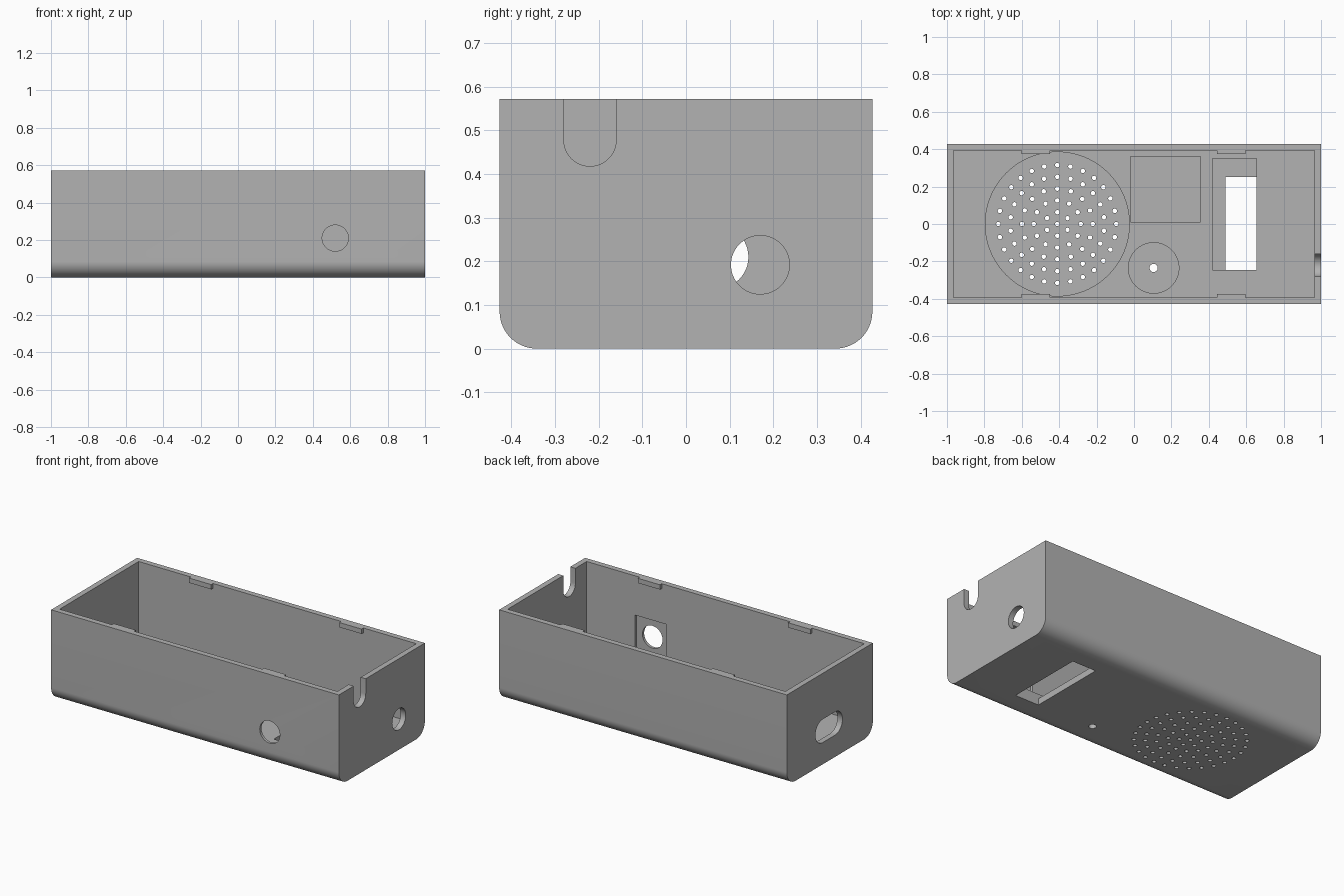
import bpy, bmesh, math
from mathutils import Vector, Matrix

L, W, H = 1.0, 0.427, 0.572      # half length, half width, height
WALL, FLOOR, POCKET = 0.035, 0.07, 0.04
FILLET = 0.085

cube = bpy.data.objects.get("Cube")
if cube:
    bpy.data.objects.remove(cube, do_unlink=True)

grey = bpy.data.materials.new("light grey plastic")
grey.use_nodes = True
colour = (0.45, 0.45, 0.45, 1)
grey.diffuse_color = colour
grey.node_tree.nodes["Principled BSDF"].inputs["Base Color"].default_value = colour


def make(name, bm):
    bmesh.ops.recalc_face_normals(bm, faces=bm.faces)
    mesh = bpy.data.meshes.new(name)
    bm.to_mesh(mesh)
    bm.free()
    mesh.materials.append(grey)
    obj = bpy.data.objects.new(name, mesh)
    bpy.context.collection.objects.link(obj)
    return obj


def prism(bm, points, depth):
    """Extrude a closed 3D outline along a vector."""
    face = bm.faces.new([bm.verts.new(p) for p in points])
    out = bmesh.ops.extrude_face_region(bm, geom=[face])
    bmesh.ops.translate(bm, vec=depth,
                        verts=[v for v in out["geom"] if isinstance(v, bmesh.types.BMVert)])


def box(name, lo, hi):
    bm = bmesh.new()
    (x0, y0, z0), (x1, y1, z1) = lo, hi
    prism(bm, [(x0, y0, z0), (x1, y0, z0), (x1, y1, z0), (x0, y1, z0)], (0, 0, z1 - z0))
    return make(name, bm)


def arc(cx, cy, r, start, end, steps):
    angles = [math.radians(start + (end - start) * i / steps) for i in range(steps + 1)]
    return [(cx + r * math.cos(a), cy + r * math.sin(a)) for a in angles]


def circle(cx, cy, r, steps=64):
    return arc(cx, cy, r, 0, 360, steps)[:-1]


def along_x(name, outline, x0, x1):
    bm = bmesh.new()
    prism(bm, [(x0, y, z) for y, z in outline], (x1 - x0, 0, 0))
    return make(name, bm)


def along_z(name, outlines, z0, z1):
    bm = bmesh.new()
    for outline in outlines:
        prism(bm, [(x, y, z0) for x, y in outline], (0, 0, z1 - z0))
    return make(name, bm)


# Outer shell: end profile with rounded lower edges
profile = ([(W, H), (-W, H)]
           + arc(-W + FILLET, FILLET, FILLET, 180, 270, 16)
           + arc(W - FILLET, FILLET, FILLET, 270, 360, 16))
body = along_x("enclosure", profile, -L, L)

# Cavity and floor pockets
iw, il = W - WALL, L - WALL
cutters = [
    box("cavity", (-il, -iw, FLOOR), (il, iw, 1)),
    along_z("speaker_pocket", [circle(-0.41, 0, 0.385, 96)], POCKET, 0.2),
    along_z("button_pocket", [circle(0.105, -0.235, 0.135)], POCKET, 0.2),
    box("board_pocket", (-0.02, 0.01, POCKET), (0.355, 0.36, 0.2)),
    box("display_pocket", (0.42, -0.245, POCKET), (0.655, 0.35, 0.2)),
    box("display_window", (0.49, -0.245, -0.1), (0.655, 0.25, 0.2)),
]

# Speaker grille and small hole through the floor
drills = [circle(-0.41, 0, 0.012, 16), circle(0.105, -0.235, 0.022, 24)]
for ring, count in enumerate((6, 12, 16, 22, 28), 1):
    for i in range(count):
        a = math.pi / 2 + math.tau * i / count
        r = 0.063 * ring
        drills.append(circle(-0.41 + r * math.cos(a), r * math.sin(a), 0.012, 16))
cutters.append(along_z("floor_drills", drills, -0.1, 0.2))

# End wall openings: cable slot, round hole and pill-shaped hole
slot = arc(-0.22, 0.478, 0.06, 180, 360, 24) + [(-0.16, 0.8), (-0.28, 0.8)]
pill = arc(0.07, 0.21, 0.073, -90, 90, 24) + arc(-0.052, 0.21, 0.073, 90, 270, 24)
cutters += [
    along_x("cable_slot", slot, 0.9, 1.1),
    along_x("jack_hole", circle(0.17, 0.192, 0.067), 0.9, 1.1),
    along_x("port_hole", pill, -1.1, -0.9),
]

# Front wall: square inner recess and round hole
cutters.append(box("switch_recess", (0.41, -0.41, 0.095), (0.63, -0.3, 0.325)))
bm = bmesh.new()
prism(bm, [(x, -0.6, z) for x, z in circle(0.52, 0.21, 0.07)], (0, 0.3, 0))
cutters.append(make("switch_hole", bm))

# Cut everything out of the shell
for cutter in cutters:
    cutter.hide_render = True
    mod = body.modifiers.new(cutter.name, "BOOLEAN")
    mod.operation, mod.solver, mod.object = "DIFFERENCE", "EXACT", cutter
depsgraph = bpy.context.evaluated_depsgraph_get()
cut_mesh = bpy.data.meshes.new_from_object(body.evaluated_get(depsgraph))
body.modifiers.clear()
body.data = cut_mesh
for cutter in cutters:
    bpy.data.objects.remove(cutter, do_unlink=True)

# Snap tabs under the rim on both long walls
for side, label in ((-1, "front"), (1, "back")):
    for x, end in ((-0.525, "right"), (0.52, "left")):
        y0, y1 = sorted((side * iw, side * (iw - 0.018)))
        box(f"{label}_{end}_snap_tab", (x - 0.077, y0, H - 0.03), (x + 0.077, y1, H))

# Smooth the rounded surfaces, keep edges sharp
bpy.ops.object.select_all(action="DESELECT")
body.select_set(True)
bpy.context.view_layer.objects.active = body
bpy.ops.object.shade_smooth_by_angle(angle=math.radians(30))
